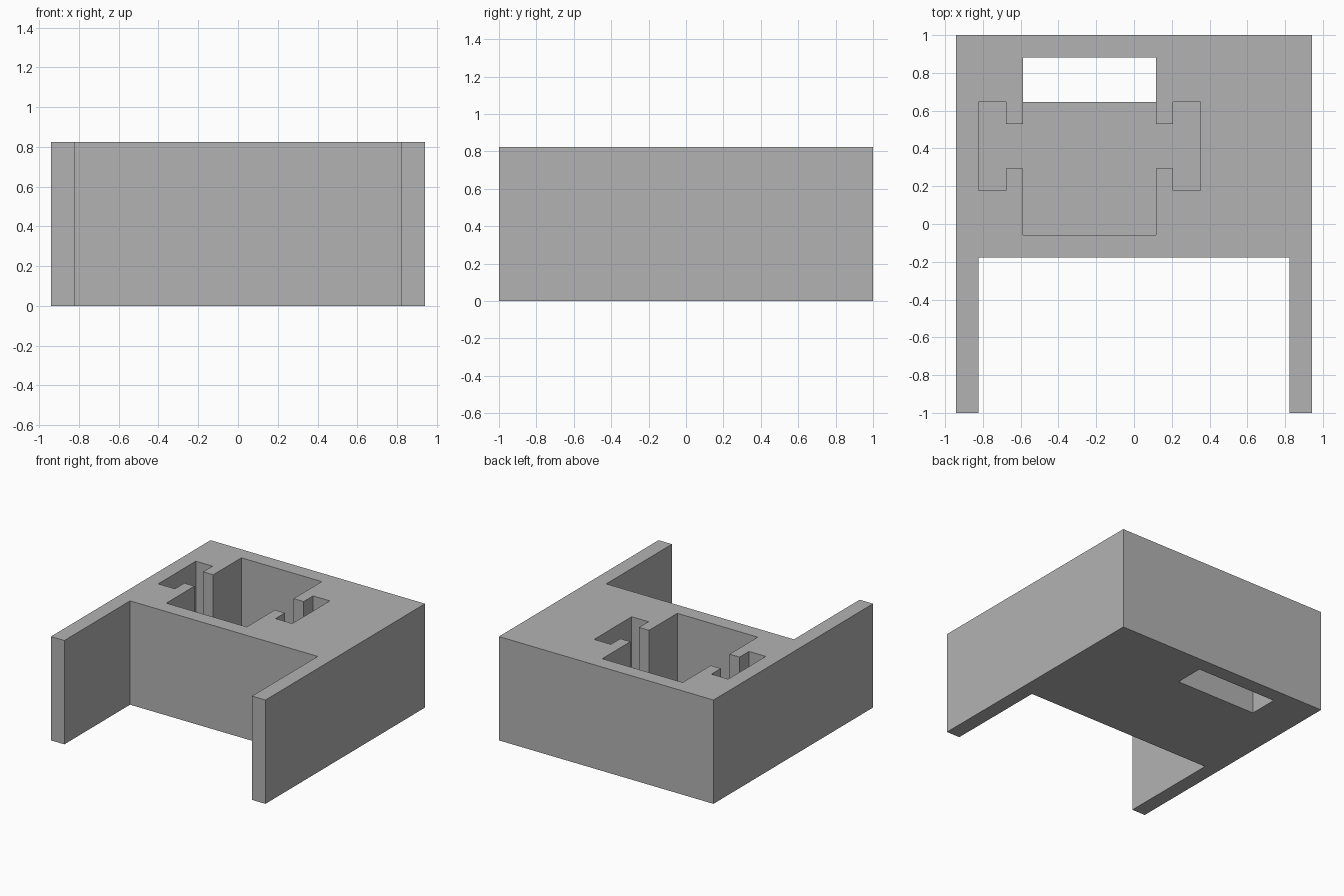
import bpy
import bmesh

U = 2 / 17            # modelling grid: the part is 16 x 17 x 7 units
WIDTH, DEPTH, HEIGHT = 16, 17, 7
FLOOR = 2             # floor thickness under the pocket

if "Cube" in bpy.data.objects:
    bpy.data.objects.remove(bpy.data.objects["Cube"], do_unlink=True)

grey = bpy.data.materials.new("plain_grey")
grey.use_nodes = True
colour = (0.45, 0.45, 0.45, 1)
grey.diffuse_color = colour
grey.node_tree.nodes["Principled BSDF"].inputs["Base Color"].default_value = colour


def prism(name, outline, low, high):
    """Extrude an outline, given in grid units from the front right corner."""
    bm = bmesh.new()
    base = [bm.verts.new(((x - WIDTH / 2) * U, (y - DEPTH / 2) * U, low * U))
            for x, y in outline]
    face = bm.faces.new(base)
    top = bmesh.ops.extrude_face_region(bm, geom=[face])["geom"]
    moved = [v for v in top if isinstance(v, bmesh.types.BMVert)]
    bmesh.ops.translate(bm, verts=moved, vec=(0, 0, (high - low) * U))
    bmesh.ops.recalc_face_normals(bm, faces=bm.faces)
    mesh = bpy.data.meshes.new(name)
    bm.to_mesh(mesh)
    bm.free()
    mesh.materials.append(grey)
    obj = bpy.data.objects.new(name, mesh)
    bpy.context.collection.objects.link(obj)
    return obj


# Block with two side walls reaching forward
body = prism("bracket_body", [(0, 0), (1, 0), (1, 7), (15, 7), (15, 0),
                              (16, 0), (16, 17), (0, 17)], 0, HEIGHT)

# Pocket with a T-shaped key slot on each side, mirrored about its centre
half = [(9, 8), (9, 11), (9.75, 11), (9.75, 10), (11, 10), (11, 14),
        (9.75, 14), (9.75, 13), (9, 13), (9, 16)]
mirrored = [(12 - x, y) for x, y in reversed(half)]
pocket = prism("pocket_cutter", half + mirrored, FLOOR, HEIGHT + 1)

# Opening through the floor at the back of the pocket
slot = prism("floor_slot_cutter", [(3, 14), (9, 14), (9, 16), (3, 16)], -1, FLOOR + 1)

for cutter in (pocket, slot):
    cut = body.modifiers.new(cutter.name, "BOOLEAN")
    cut.operation = "DIFFERENCE"
    cut.solver = "EXACT"
    cut.object = cutter
    bpy.context.view_layer.objects.active = body
    bpy.ops.object.modifier_apply(modifier=cut.name)
    bpy.data.objects.remove(cutter, do_unlink=True)
